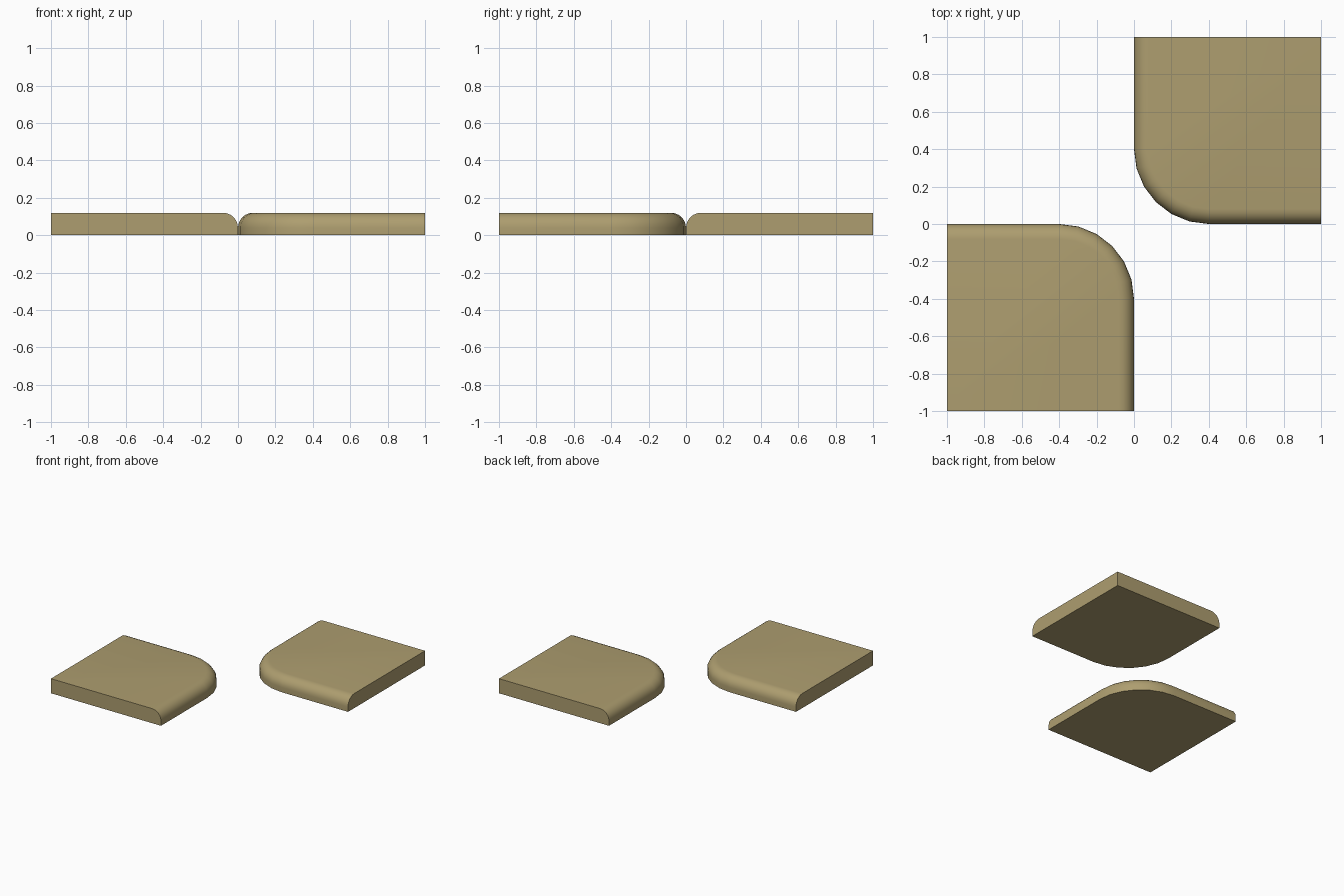
import bpy, bmesh
from math import sin, cos, pi, radians

if "Cube" in bpy.data.objects:
    bpy.data.objects.remove(bpy.data.objects["Cube"])

HEIGHT, CORNER, EDGE = 0.12, 0.4, 0.08
CORNER_STEPS, EDGE_STEPS = 6, 6

mat = bpy.data.materials.new("tan")
mat.diffuse_color = (0.42, 0.34, 0.16, 1)
mat.use_nodes = True
mat.node_tree.nodes["Principled BSDF"].inputs["Base Color"].default_value = mat.diffuse_color


def outline(inset, z):
    """Open path along the two rounded sides, from the back to the right."""
    r = CORNER - inset
    pts = [(inset, 1, z)]
    for i in range(CORNER_STEPS + 1):
        a = pi + i * pi / 2 / CORNER_STEPS
        pts.append((CORNER + r * cos(a), CORNER + r * sin(a), z))
    return pts + [(1, inset, z)]


def make_slab(name, turn):
    bm = bmesh.new()
    # Edge profile: vertical wall, then a quarter-round up to the top
    profile = [(0, 0)]
    for i in range(EDGE_STEPS + 1):
        a = i * pi / 2 / EDGE_STEPS
        profile.append((EDGE * (1 - cos(a)), HEIGHT - EDGE + EDGE * sin(a)))
    rows = [[bm.verts.new(p) for p in outline(d, z)] for d, z in profile]
    for lo, hi in zip(rows, rows[1:]):
        for j in range(len(lo) - 1):
            bm.faces.new((lo[j], lo[j + 1], hi[j + 1], hi[j]))
    # Square far corner, flat top and bottom, and the two cut sides
    low, high = bm.verts.new((1, 1, 0)), bm.verts.new((1, 1, HEIGHT))
    bm.faces.new(rows[0] + [low])
    bm.faces.new(rows[-1] + [high])
    for end in (0, -1):
        bm.faces.new([row[end] for row in rows] + [high, low])
    bmesh.ops.recalc_face_normals(bm, faces=bm.faces)
    mesh = bpy.data.meshes.new(name)
    bm.to_mesh(mesh)
    bm.free()
    mesh.materials.append(mat)
    ob = bpy.data.objects.new(name, mesh)
    ob.rotation_euler.z = turn
    bpy.context.collection.objects.link(ob)
    bpy.ops.object.select_all(action='DESELECT')
    ob.select_set(True)
    bpy.context.view_layer.objects.active = ob
    bpy.ops.object.shade_smooth_by_angle(angle=radians(35))


# Two identical slabs meeting corner to corner
make_slab("back_right_slab", 0)
make_slab("front_left_slab", pi)
